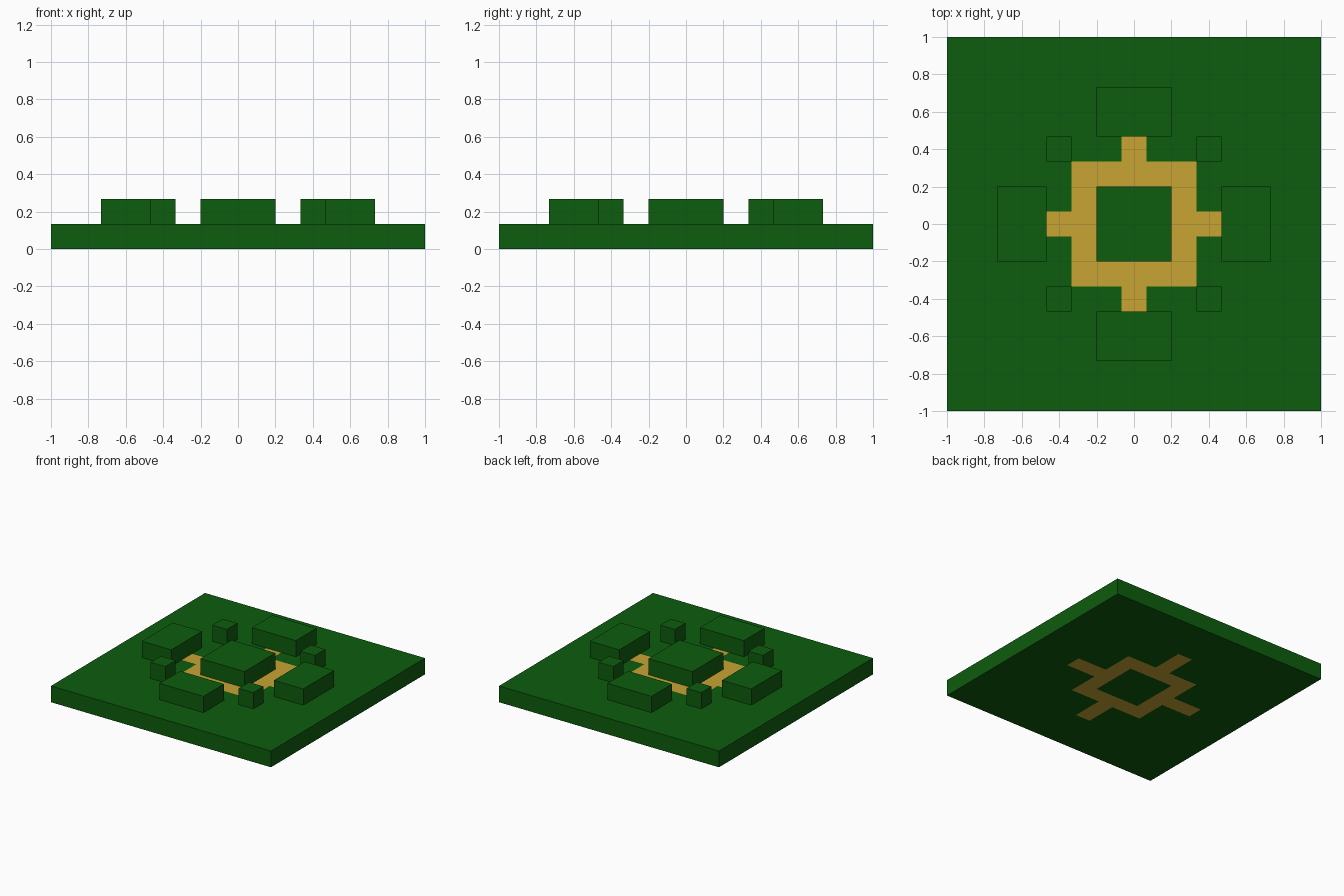
import bpy, bmesh
from mathutils import Vector

if "Cube" in bpy.data.objects:
    bpy.data.objects.remove(bpy.data.objects["Cube"])

U = 1 / 15  # model unit: the plate is 30 x 30 x 2 of these


def material(name, rgb):
    m = bpy.data.materials.new(name)
    m.diffuse_color = (*rgb, 1)
    m.use_nodes = True
    m.node_tree.nodes["Principled BSDF"].inputs["Base Color"].default_value = m.diffuse_color
    return m


GREEN = material("dark green", (0.004, 0.107, 0.004))
GOLD = material("gold", (0.578, 0.371, 0.034))


def box(name, x0, x1, y0, y1, z0, z1, cuts=()):
    """Box given in units, optionally sliced along x and y at +-cuts."""
    bm = bmesh.new()
    bmesh.ops.create_cube(bm, size=1)
    for v in bm.verts:
        v.co = Vector(((x0 + x1) / 2 + v.co.x * (x1 - x0),
                       (y0 + y1) / 2 + v.co.y * (y1 - y0),
                       (z0 + z1) / 2 + v.co.z * (z1 - z0))) * U
    for c in cuts:
        for s in (-1, 1):
            for axis in (Vector((1, 0, 0)), Vector((0, 1, 0))):
                bmesh.ops.bisect_plane(bm, geom=bm.verts[:] + bm.edges[:] + bm.faces[:],
                                       plane_co=axis * s * c * U, plane_no=axis)
    me = bpy.data.meshes.new(name)
    bm.to_mesh(me)
    bm.free()
    me.materials.append(GREEN)
    me.materials.append(GOLD)
    ob = bpy.data.objects.new(name, me)
    bpy.context.collection.objects.link(ob)
    return ob


# Base plate with gold square ring and four arms, inlaid through top and bottom
base = box("base_plate", -15, 15, -15, 15, 0, 2, cuts=(1, 3, 5, 9))
for p in base.data.polygons:
    a, b = sorted((abs(p.center.x) / U, abs(p.center.y) / U))
    ring = 3 < b < 5
    arm = a < 1 and 5 < b < 9
    if abs(p.normal.z) > 0.5 and (ring or arm):
        p.material_index = 1

# Raised blocks
box("centre_block", -3, 3, -3, 3, 2, 4)
for s in (-1, 1):
    lo, hi = sorted((7 * s, 11 * s))
    box("side_block_x", lo, hi, -3, 3, 2, 4)
    box("side_block_y", -3, 3, lo, hi, 2, 4)
    for t in (-1, 1):
        box("corner_block", 6 * s - 1, 6 * s + 1, 6 * t - 1, 6 * t + 1, 2, 4)
